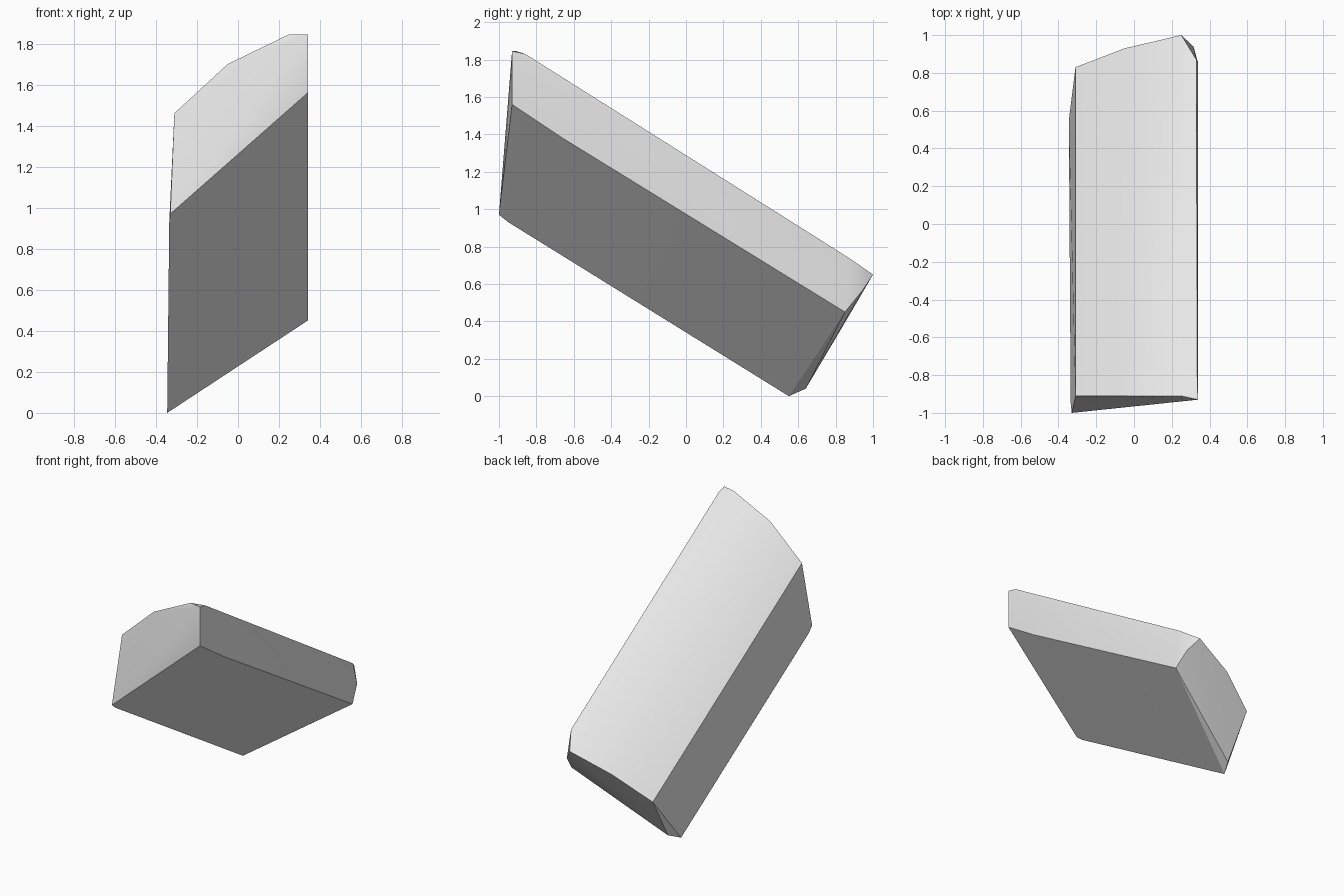
import bpy
import bmesh
import math

cube = bpy.data.objects.get("Cube")
if cube:
    bpy.data.objects.remove(cube, do_unlink=True)


def make_material(name, colour):
    mat = bpy.data.materials.new(name)
    mat.use_nodes = True
    mat.diffuse_color = colour
    bsdf = next(n for n in mat.node_tree.nodes if n.type == 'BSDF_PRINCIPLED')
    bsdf.inputs["Base Color"].default_value = colour
    return mat


def hull_object(name, outlines, material, smooth_angle):
    """Skin a convex solid over a set of corner outlines."""
    bm = bmesh.new()
    for outline in outlines:
        for corner in outline:
            bm.verts.new(corner)
    res = bmesh.ops.convex_hull(bm, input=bm.verts[:])
    spare = {g for g in res["geom_interior"] + res["geom_unused"]
             if isinstance(g, bmesh.types.BMVert) and g.is_valid}
    bmesh.ops.delete(bm, geom=list(spare), context='VERTS')
    # Merge the triangles of each flat side
    bmesh.ops.dissolve_limit(bm, angle_limit=math.radians(0.7),
                             verts=bm.verts[:], edges=bm.edges[:])
    bmesh.ops.recalc_face_normals(bm, faces=bm.faces[:])
    mesh = bpy.data.meshes.new(name)
    bm.to_mesh(mesh)
    bm.free()
    mesh.materials.append(material)
    obj = bpy.data.objects.new(name, mesh)
    bpy.context.collection.objects.link(obj)
    bpy.ops.object.select_all(action='DESELECT')
    obj.select_set(True)
    bpy.context.view_layer.objects.active = obj
    bpy.ops.object.shade_smooth_by_angle(angle=math.radians(smooth_angle))
    return obj


# Raised front end: lower edge, then round the arched top
front_end = [
    (-0.33, -1.0, 0.97), (0.34, -0.93, 1.56), (0.34, -0.93, 1.845),
    (0.25, -0.91, 1.845), (-0.05, -0.91, 1.70), (-0.31, -0.91, 1.46),
]

# Slight bends just behind the front end
front_bends = [
    (-0.335, -0.95, 0.93), (0.34, -0.66, 1.38), (0.335, -0.86, 1.83),
]

# Low back end, with its clipped corners
back_end = [
    (-0.345, 0.55, 0.0), (-0.30, 0.64, 0.04), (0.34, 0.85, 0.45),
    (0.315, 0.94, 0.56), (0.33, 0.87, 0.74), (0.25, 1.0, 0.65),
    (-0.05, 0.93, 0.53), (-0.31, 0.83, 0.36),
]

grey = make_material("light_grey", (0.8, 0.8, 0.8, 1.0))
hull_object("slanted_block", [front_end, front_bends, back_end], grey, 30)
